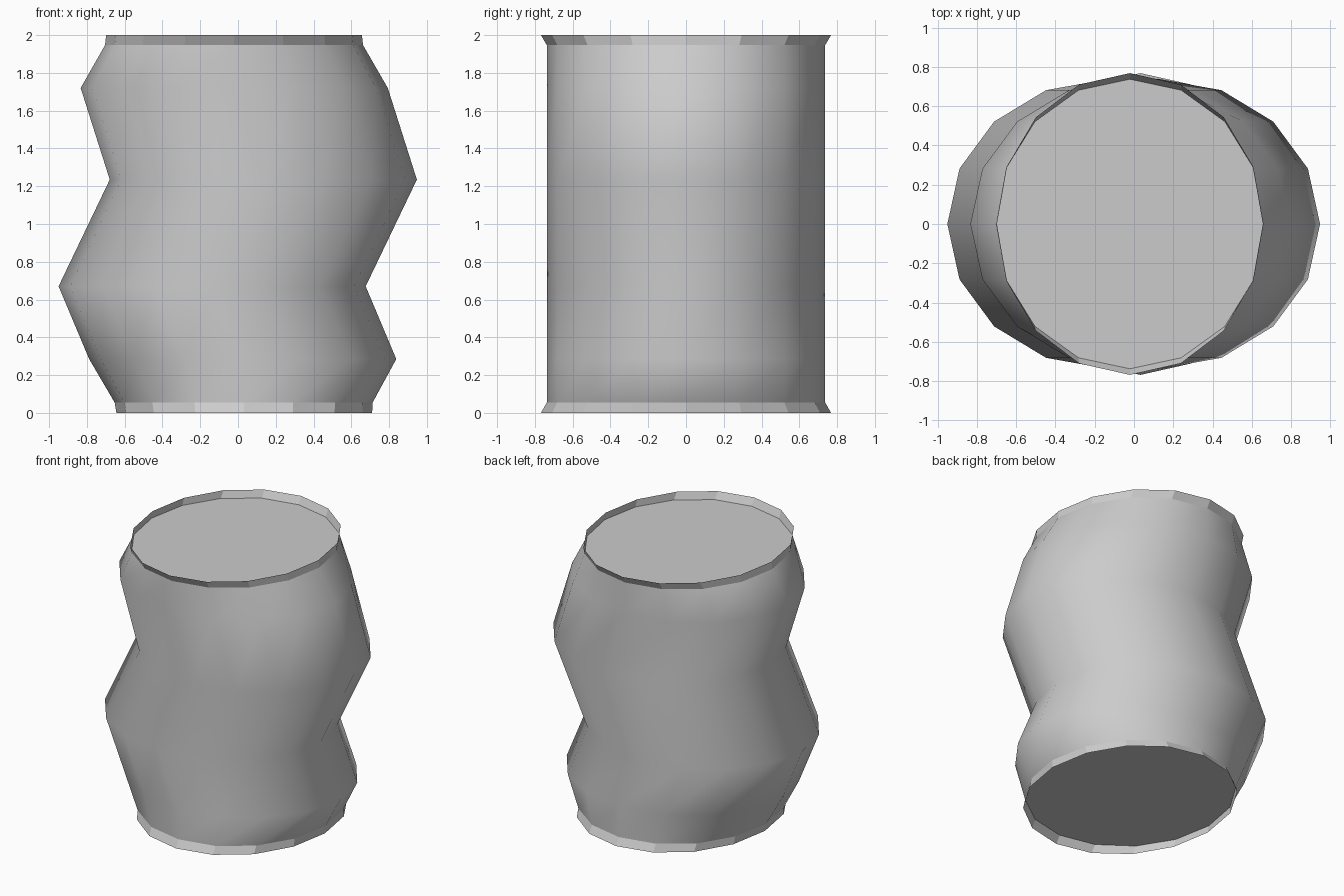
import bpy, bmesh, math

if "Cube" in bpy.data.objects:
    bpy.data.objects.remove(bpy.data.objects["Cube"])

SIDES = 16


def ring(bm, z, cx, rx, ry):
    """Horizontal 16-sided ellipse of vertices."""
    return [bm.verts.new((cx + rx * math.cos(2 * math.pi * i / SIDES),
                          ry * math.sin(2 * math.pi * i / SIDES), z))
            for i in range(SIDES)]


def loft(name, sections, smooth=False):
    """Skin between consecutive rings."""
    bm = bmesh.new()
    rings = [ring(bm, *s) for s in sections]
    for a, b in zip(rings, rings[1:]):
        for i in range(SIDES):
            j = (i + 1) % SIDES
            bm.faces.new((a[i], a[j], b[j], b[i])).smooth = smooth
    return finish(name, bm)


def cap(name, section, flip=False):
    bm = bmesh.new()
    verts = ring(bm, *section)
    bm.faces.new(verts[::-1] if flip else verts)
    return finish(name, bm)


def finish(name, bm):
    mesh = bpy.data.meshes.new(name)
    bm.to_mesh(mesh)
    bm.free()
    obj = bpy.data.objects.new(name, mesh)
    bpy.context.collection.objects.link(obj)
    return obj


# Swaying body: z, centre x, radius x, radius y
body = [
    (0.055, 0.03, 0.683, 0.737),
    (0.285, 0.025, 0.813, 0.737),
    (0.67, -0.137, 0.813, 0.737),
    (1.235, 0.134, 0.813, 0.737),
    (1.72, -0.02, 0.813, 0.737),
    (1.947, -0.021, 0.683, 0.737),
]
loft("wavy_body", body, smooth=True)

# Flared lips, standing proud of the recessed end caps
bottom_edge = (0.0, 0.033, 0.677, 0.768)
top_edge = (2.0, -0.021, 0.677, 0.768)
loft("bottom_lip", [bottom_edge, body[0]])
loft("top_lip", [body[-1], top_edge])

# Flat end caps
cap("bottom_cap", body[0], flip=True)
cap("top_cap", body[-1])
